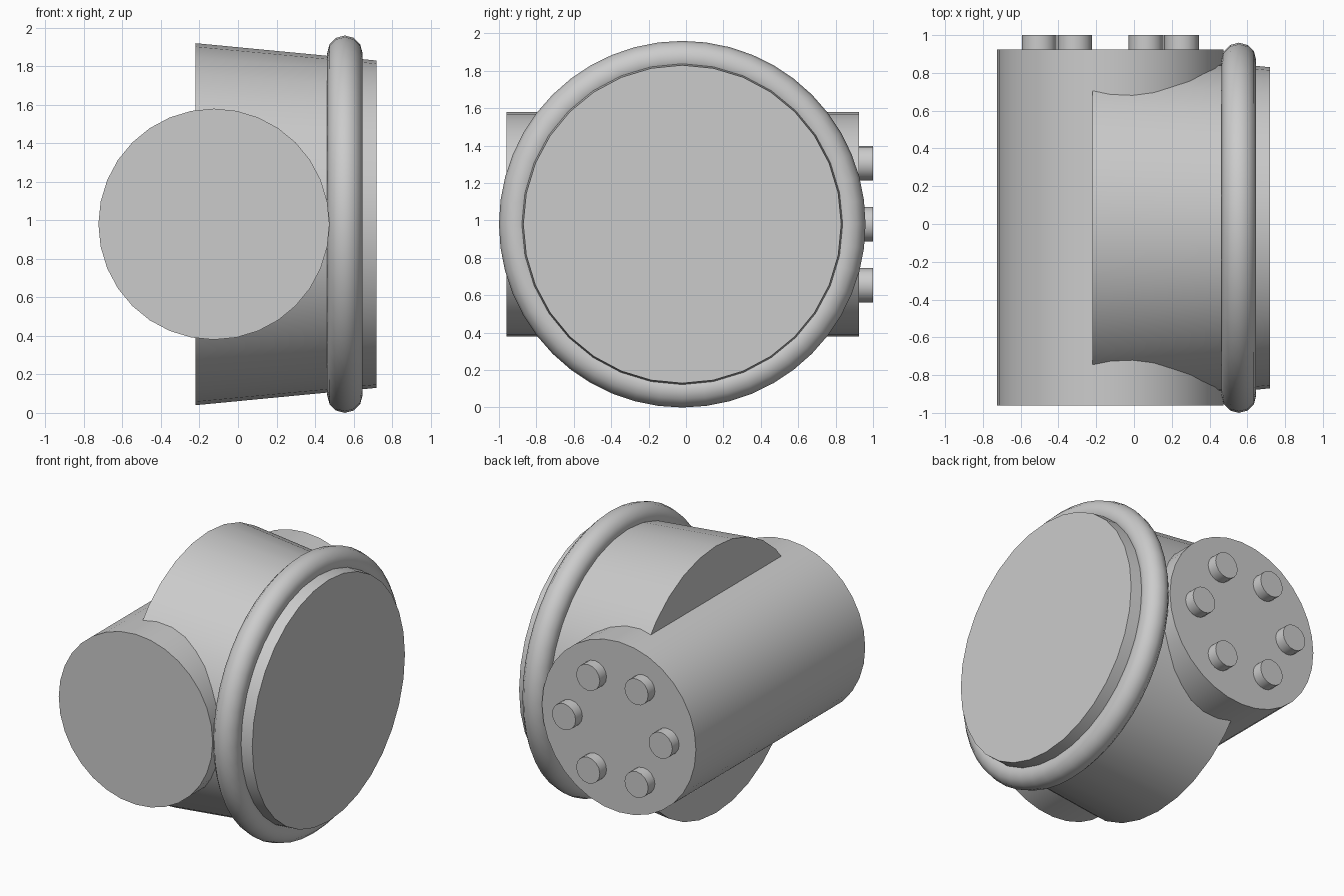
import bpy
from math import radians, cos, sin, pi

if "Cube" in bpy.data.objects:
    bpy.data.objects.remove(bpy.data.objects["Cube"])

CZ = 0.98          # shared axis height
BX = -0.125        # barrel axis in x


def finish(name):
    ob = bpy.context.object
    ob.name = name
    bpy.ops.object.transform_apply(location=False, rotation=True, scale=True)
    bpy.ops.object.shade_smooth_by_angle(angle=radians(35))
    return ob


def cylinder_y(name, x, z, y0, y1, r, sides):
    bpy.ops.mesh.primitive_cylinder_add(
        vertices=sides, radius=r, depth=y1 - y0,
        location=(x, (y0 + y1) / 2, z), rotation=(radians(90), 0, 0))
    return finish(name)


# Main barrel lying along y
cylinder_y("barrel", BX, CZ, -0.96, 0.925, 0.60, 32)

# Tapered drum along x, wide end at the barrel
bpy.ops.mesh.primitive_cone_add(
    vertices=32, radius1=0.94, radius2=0.85, depth=0.94,
    location=(0.25, -0.02, CZ), rotation=(0, radians(90), 0))
finish("tapered_drum")

# Rounded rim around the drum
bpy.ops.mesh.primitive_torus_add(
    major_segments=48, minor_segments=12, major_radius=0.888, minor_radius=0.092,
    location=(0.555, -0.02, CZ), rotation=(0, radians(90), 0))
finish("rim_ring")

# Six bolts on the back end of the barrel
for i in range(6):
    a = i * pi / 3
    cylinder_y(f"bolt_{i + 1}", BX + 0.377 * cos(a), CZ + 0.377 * sin(a),
               0.85, 1.0, 0.092, 16)
